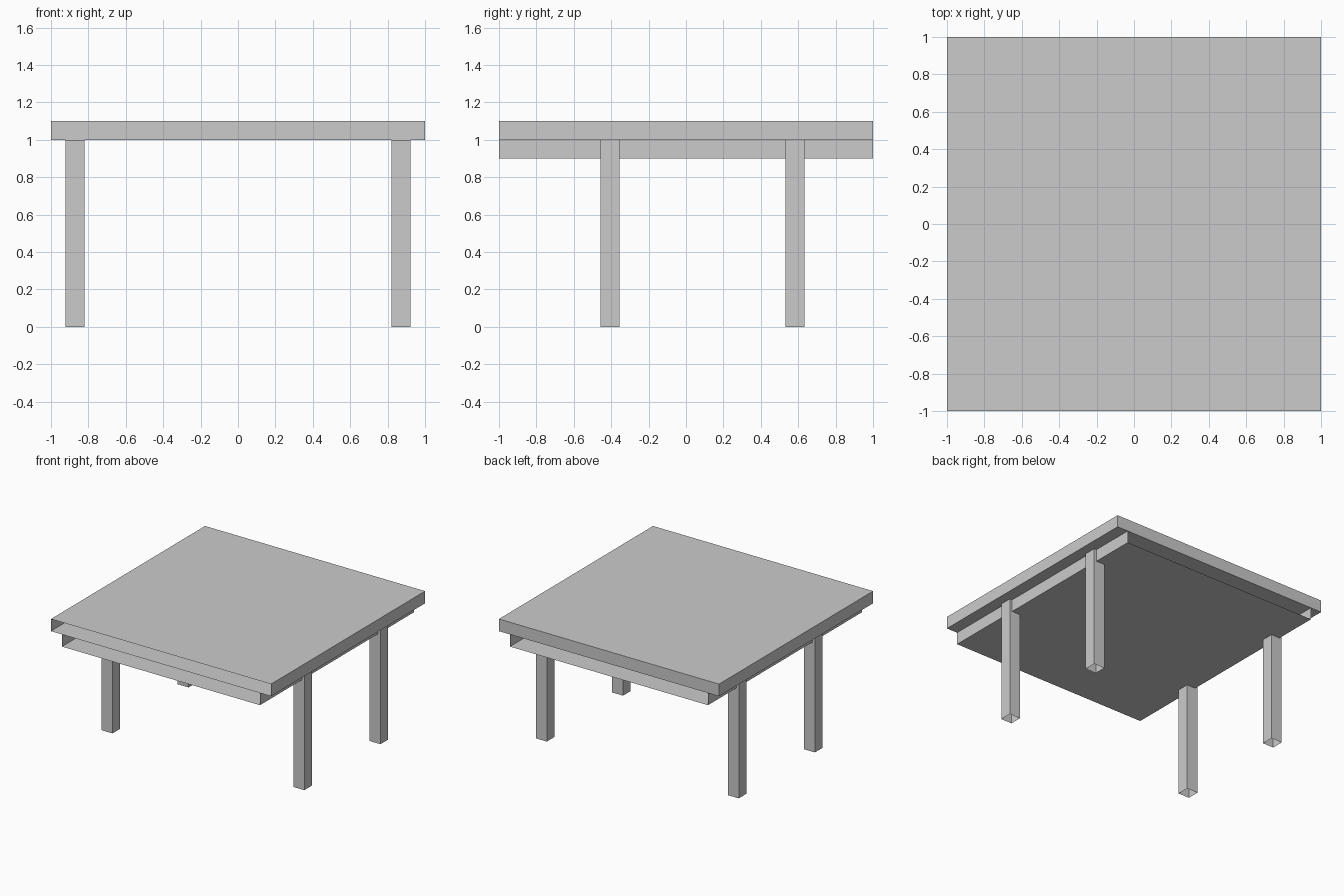
import bpy, bmesh
from mathutils import Vector

if "Cube" in bpy.data.objects:
    bpy.data.objects.remove(bpy.data.objects["Cube"])


def open_box(name, lo, hi, open_sides):
    """Thin-walled box between two corners, without the faces whose normals are listed."""
    lo, hi = Vector(lo), Vector(hi)
    bm = bmesh.new()
    bmesh.ops.create_cube(bm, size=1)
    bm.normal_update()
    gone = [f for f in bm.faces if any(f.normal.dot(Vector(s)) > 0.9 for s in open_sides)]
    bmesh.ops.delete(bm, geom=gone, context='FACES')
    bmesh.ops.scale(bm, vec=hi - lo, verts=bm.verts)
    bmesh.ops.translate(bm, vec=(lo + hi) / 2, verts=bm.verts)
    mesh = bpy.data.meshes.new(name)
    bm.to_mesh(mesh)
    bm.free()
    obj = bpy.data.objects.new(name, mesh)
    bpy.context.collection.objects.link(obj)
    return obj


FRONT, BACK, UP, DOWN = (0, -1, 0), (0, 1, 0), (0, 0, 1), (0, 0, -1)

# Table top: hollow slab, open at the front
open_box("table_top", (-1, -1, 1.0), (1, 1, 1.1), [FRONT])

# Shelf tray under the top: floor and two side walls, open front and back
open_box("under_shelf", (-0.9, -1, 0.9), (0.9, 1, 1.0), [FRONT, BACK, UP])

# Four hollow square legs, open at the ends
half = 0.05
for y, row in ((-0.406, "front"), (0.582, "back")):
    for x, side in ((-0.872, "left"), (0.872, "right")):
        open_box(f"{row}_{side}_leg", (x - half, y - half, 0),
                 (x + half, y + half, 1.0), [UP, DOWN])
